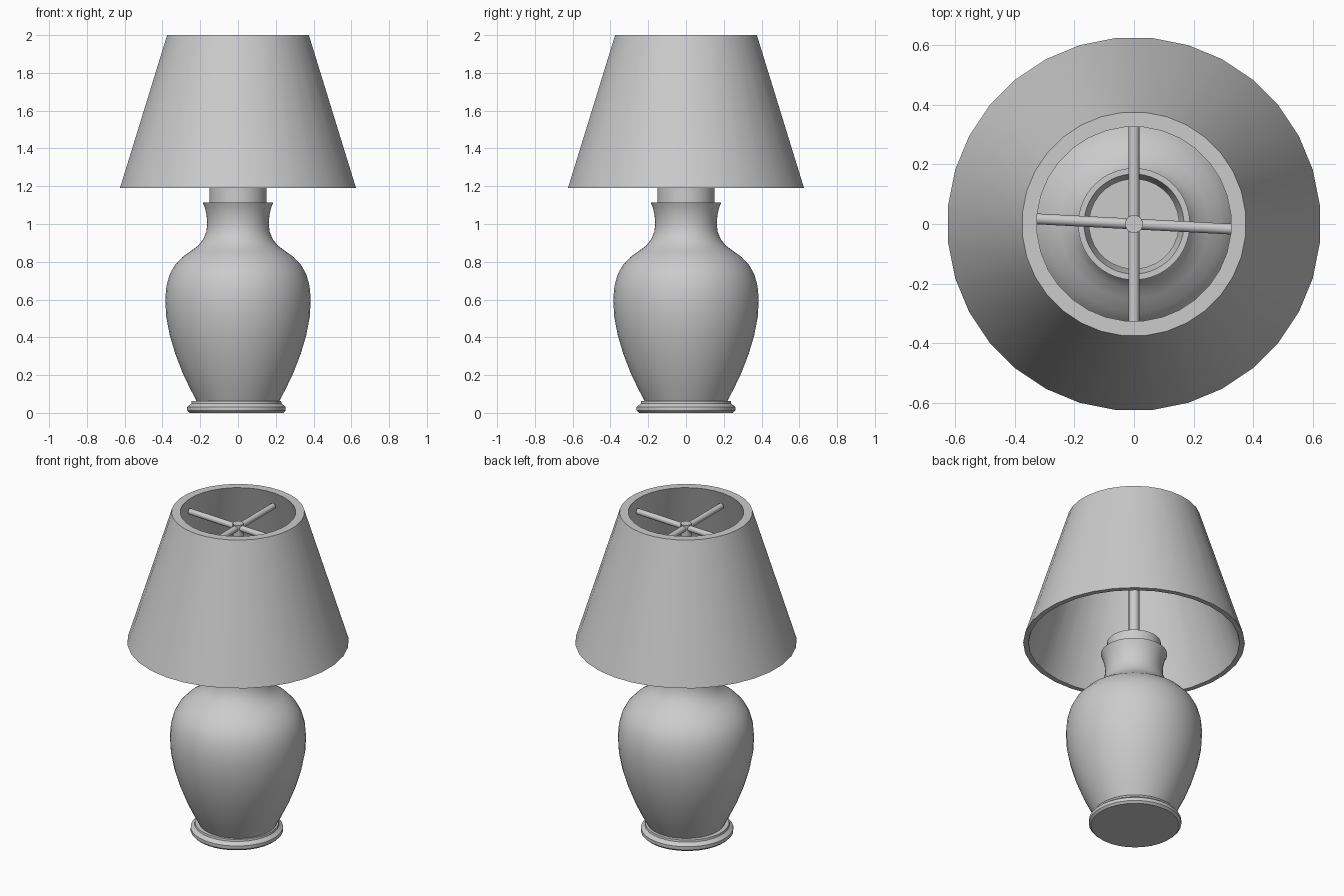
import bpy, bmesh, math
from mathutils import Vector, Matrix

cube = bpy.data.objects.get("Cube")
if cube:
    bpy.data.objects.remove(cube)

grey = bpy.data.materials.new("plain_grey")
grey.use_nodes = True
grey.diffuse_color = (0.6, 0.6, 0.6, 1)
grey.node_tree.nodes["Principled BSDF"].inputs["Base Color"].default_value = (0.6, 0.6, 0.6, 1)


def finish(name, bm):
    bmesh.ops.recalc_face_normals(bm, faces=bm.faces)
    mesh = bpy.data.meshes.new(name)
    bm.to_mesh(mesh)
    bm.free()
    mesh.materials.append(grey)
    ob = bpy.data.objects.new(name, mesh)
    bpy.context.collection.objects.link(ob)
    bpy.ops.object.select_all(action='DESELECT')
    ob.select_set(True)
    bpy.context.view_layer.objects.active = ob
    bpy.ops.object.shade_smooth_by_angle(angle=math.radians(35))
    return ob


def lathe(name, profile, closed=False, steps=32, centre=(0, 0)):
    """Spin (radius, height) points about a vertical axis."""
    bm = bmesh.new()
    rings = []
    for r, z in profile:
        ring = []
        for i in range(steps):
            a = (i + 0.5) * math.tau / steps
            ring.append(bm.verts.new((centre[0] + r * math.cos(a), centre[1] + r * math.sin(a), z)))
        rings.append(ring)
    pairs = list(zip(rings, rings[1:]))
    if closed:
        pairs.append((rings[-1], rings[0]))
    else:
        bm.faces.new(rings[0])
        bm.faces.new(rings[-1])
    for low, high in pairs:
        for i in range(steps):
            j = (i + 1) % steps
            bm.faces.new((low[i], low[j], high[j], high[i]))
    return finish(name, bm)


def rod(name, start, end, radius, sides=16):
    start, end = Vector(start), Vector(end)
    axis = end - start
    bm = bmesh.new()
    turn = axis.to_track_quat('Z', 'Y').to_matrix().to_4x4()
    bmesh.ops.create_cone(bm, cap_ends=True, segments=sides, radius1=radius, radius2=radius,
                          depth=axis.length, matrix=Matrix.Translation((start + end) / 2) @ turn)
    return finish(name, bm)


# Foot disc with a sloping upper edge
lathe("foot", [(0.25, 0), (0.262, 0.012), (0.262, 0.032), (0.24, 0.05), (0.238, 0.062)],
      centre=(-0.008, 0))

# Vase body with flared neck and an open, funnelled mouth
outside = [(0.218, 0.06), (0.255, 0.13), (0.293, 0.21), (0.332, 0.31), (0.362, 0.41),
           (0.381, 0.51), (0.386, 0.6), (0.38, 0.67), (0.364, 0.73), (0.337, 0.78),
           (0.295, 0.825), (0.25, 0.857), (0.212, 0.885), (0.184, 0.92), (0.168, 0.96),
           (0.163, 1.0), (0.167, 1.05), (0.177, 1.09), (0.188, 1.115)]
mouth = [(0.168, 1.115), (0.152, 1.06), (0.14, 1.0)]
lathe("vase_body", outside + mouth, steps=48)

# Cap in the mouth, and the stem that carries the shade
lathe("neck_cap", [(0.152, 1.01), (0.152, 1.19)])
rod("stem", (0, 0, 1.18), (0, 0, 1.93), 0.03, 24)

# Shade shell and its four supporting spokes
lathe("shade", [(0.628, 1.19), (0.377, 2.0), (0.327, 2.0), (0.598, 1.19)], closed=True)
for side, degrees in (("left", -3), ("back", 90), ("right", 177), ("front", 270)):
    a = math.radians(degrees)
    rod("spoke_" + side, (0, 0, 1.905), (0.345 * math.cos(a), 0.345 * math.sin(a), 1.905), 0.018)
